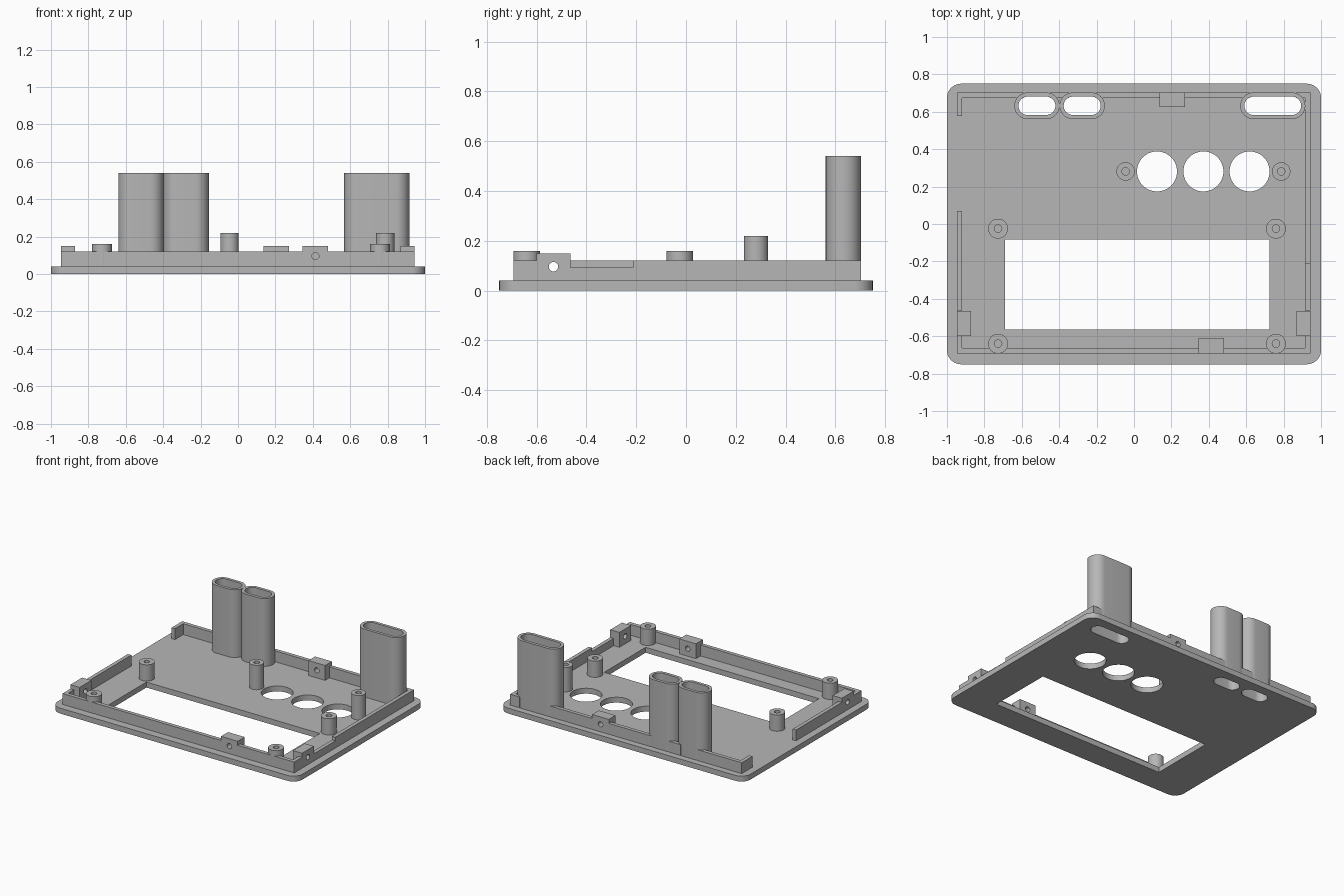
import bpy, bmesh
from math import pi, cos, sin
from mathutils import Matrix

cube = bpy.data.objects.get("Cube")
if cube:
    bpy.data.objects.remove(cube, do_unlink=True)

grey = bpy.data.materials.new("matte grey plastic")
GREY = (0.47, 0.47, 0.47, 1)
grey.diffuse_color = GREY
grey.use_nodes = True
bsdf = next(n for n in grey.node_tree.nodes if n.type == 'BSDF_PRINCIPLED')
bsdf.inputs["Base Color"].default_value = GREY
bsdf.inputs["Roughness"].default_value = 0.7


# Outline helpers
def rect(x0, x1, y0, y1):
    return [(x0, y0), (x1, y0), (x1, y1), (x0, y1)]


def rounded(x0, x1, y0, y1, r, n=10):
    corners = [(x1 - r, y1 - r), (x0 + r, y1 - r), (x0 + r, y0 + r), (x1 - r, y0 + r)]
    return [(cx + r * cos(pi / 2 * (q + i / n)), cy + r * sin(pi / 2 * (q + i / n)))
            for q, (cx, cy) in enumerate(corners) for i in range(n + 1)]


def circle(x, y, r, n=40):
    return [(x + r * cos(2 * pi * i / n), y + r * sin(2 * pi * i / n)) for i in range(n)]


def slot(x0, x1, y, r):
    return rounded(x0, x1, y - r, y + r, r)


# Fill an outline with its holes, then extrude it
def slab(name, loops, z0, z1, matrix=None):
    bm = bmesh.new()
    for loop in loops:
        vs = [bm.verts.new((x, y, z0)) for x, y in loop]
        for a, b in zip(vs, vs[1:] + vs[:1]):
            bm.edges.new((a, b))
    bmesh.ops.remove_doubles(bm, verts=bm.verts[:], dist=1e-5)
    bmesh.ops.triangle_fill(bm, use_beauty=True, edges=bm.edges[:], normal=(0, 0, 1))
    ext = bmesh.ops.extrude_face_region(bm, geom=bm.faces[:], use_keep_orig=True)
    top = [v for v in ext["geom"] if isinstance(v, bmesh.types.BMVert)]
    bmesh.ops.translate(bm, verts=top, vec=(0, 0, z1 - z0))
    if matrix:
        bm.transform(matrix)
    bmesh.ops.recalc_face_normals(bm, faces=bm.faces[:])
    for f in bm.faces:
        f.smooth = True
    for e in bm.edges:
        e.smooth = e.is_manifold and e.calc_face_angle(0) < pi / 6
    mesh = bpy.data.meshes.new(name)
    bm.to_mesh(mesh)
    bm.free()
    mesh.materials.append(grey)
    obj = bpy.data.objects.new(name, mesh)
    bpy.context.collection.objects.link(obj)
    return obj


PLATE, WALL, BOSS = 0.04, 0.12, 0.15
LEFT, RIGHT, FRONT, BACK, T = -0.947, 0.943, -0.692, 0.703, 0.028
DUCT_Y, DUCT_R, SLOT_R = 0.632, 0.071, 0.049
ducts = [(-0.64, -0.398), (-0.398, -0.156), (0.568, 0.916)]
LIP = DUCT_R - SLOT_R

# Face plate with display window, button holes and cable slots
openings = [rect(-0.69, 0.725, -0.565, -0.082)]
openings += [circle(x, 0.281, 0.107, 56) for x in (0.123, 0.371, 0.618)]
openings += [slot(a + LIP, b - LIP, DUCT_Y, SLOT_R) for a, b in ducts]
slab("face_plate", [rounded(-1, 1, -0.75, 0.75, 0.075)] + openings, 0, PLATE)

# Tall cable ducts
for i, (a, b) in enumerate(ducts):
    slab(f"cable_duct_{i + 1}",
         [slot(a, b, DUCT_Y, DUCT_R), slot(a + LIP, b - LIP, DUCT_Y, SLOT_R)], PLATE, 0.54)

# Side rim walls, with a low stretch on one side and a gap on the other
for name, x, y0, y1, top in [
        ("right_wall_front", LEFT, FRONT, -0.6, WALL),
        ("right_wall_middle", LEFT, -0.463, 0.07, WALL),
        ("right_wall_back", LEFT, 0.578, BACK, WALL),
        ("left_wall_front", RIGHT - T, FRONT, -0.6, WALL),
        ("left_wall_notch", RIGHT - T, -0.463, -0.213, 0.093),
        ("left_wall_back", RIGHT - T, -0.213, BACK, WALL)]:
    slab(name, [rect(x, x + T, y0, y1)], PLATE, top)

# Front and back rim walls, broken where ducts and bosses take over
for name, y, x0, x1 in [
        ("front_wall_a", FRONT, LEFT + T, 0.348),
        ("front_wall_b", FRONT, 0.481, RIGHT - T),
        ("back_wall_a", BACK - T, LEFT + T, -0.59),
        ("back_wall_b", BACK - T, -0.448, -0.348),
        ("back_wall_c", BACK - T, -0.206, 0.137),
        ("back_wall_d", BACK - T, 0.273, 0.618),
        ("back_wall_e", BACK - T, 0.866, RIGHT - T)]:
    slab(name, [rect(x0, x1, y, y + T)], PLATE, WALL)

# Screw bosses with sideways holes
along_y = Matrix.Rotation(pi / 2, 4, 'X')
along_x = Matrix.Rotation(pi / 2, 4, 'Z') @ along_y
for name, mid, w0, w1, matrix in [
        ("front_boss", 0.414, 0.61, -FRONT, along_y),
        ("back_boss", 0.205, -BACK, -0.625, along_y),
        ("right_boss", -0.532, LEFT, -0.872, along_x),
        ("left_boss", -0.532, 0.868, RIGHT, along_x)]:
    slab(name, [rect(mid - 0.068, mid + 0.068, PLATE, BOSS), circle(mid, 0.096, 0.019, 24)],
         w0, w1, matrix)

# Hollow mounting posts for the display and the button board
for x in (-0.727, 0.759):
    for y in (-0.025, -0.64):
        slab("display_post", [circle(x, y, 0.053), circle(x, y, 0.02, 24)], PLATE, 0.16)
for x in (-0.045, 0.787):
    slab("button_post", [circle(x, 0.281, 0.049), circle(x, 0.281, 0.02, 24)], PLATE, 0.22)
